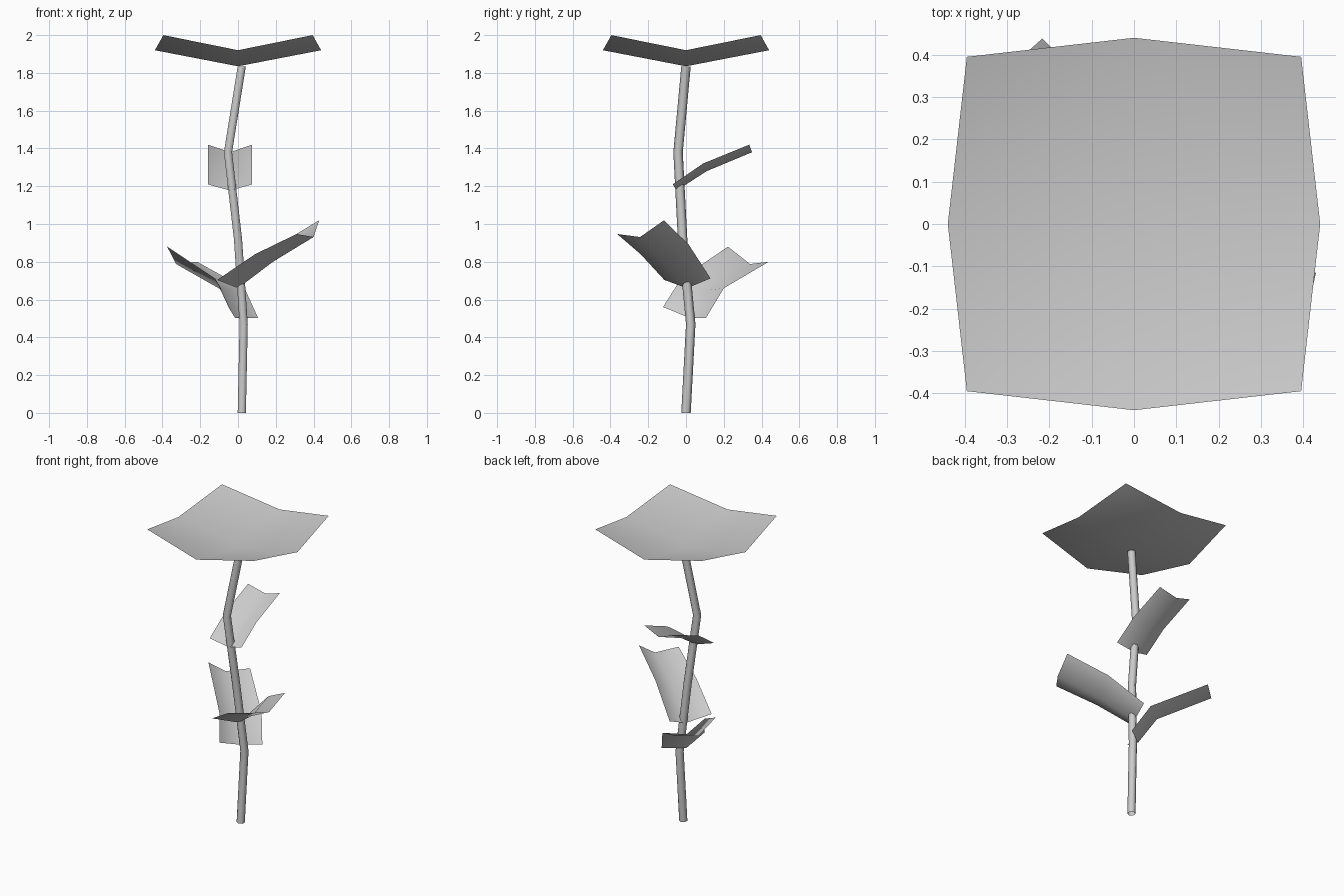
import bpy, math
from mathutils import Vector

if "Cube" in bpy.data.objects:
    bpy.data.objects.remove(bpy.data.objects["Cube"])


def make_object(name, verts, faces):
    mesh = bpy.data.meshes.new(name)
    mesh.from_pydata(verts, [], faces)
    mesh.update()
    for p in mesh.polygons:
        p.use_smooth = True
    obj = bpy.data.objects.new(name, mesh)
    bpy.context.collection.objects.link(obj)
    return obj


def sheet(name, rows):
    """Thin surface skinned through equal-length rows of points."""
    n = len(rows[0])
    faces = [(r * n + c, r * n + c + 1, (r + 1) * n + c + 1, (r + 1) * n + c)
             for r in range(len(rows) - 1) for c in range(n - 1)]
    return make_object(name, [p for row in rows for p in row], faces)


# Crooked six-sided stem
SIDES, RADIUS = 6, 0.025
path = [(0.02, 0, 0), (0.03, 0.025, 0.47), (0.0, -0.018, 0.92),
        (-0.053, -0.042, 1.38), (0.02, 0, 1.835)]
verts, faces = [], []
for p in path:
    for i in range(SIDES):
        a = math.tau * (i + 0.5) / SIDES
        verts.append(Vector(p) + RADIUS * Vector((math.cos(a), math.sin(a), 0)))
for k in range(len(path) - 1):
    for i in range(SIDES):
        j = (i + 1) % SIDES
        faces.append((k * SIDES + i, k * SIDES + j,
                      (k + 1) * SIDES + j, (k + 1) * SIDES + i))
make_object("stem", verts, faces)

# Shallow square bloom: centre low, edge midpoints higher, corners highest
bloom = []
for y in (-1, 0, 1):
    row = []
    for x in (-1, 0, 1):
        reach = 0.395 if x and y else 0.44
        row.append((x * reach, y * reach, (1.835, 1.92, 2.0)[abs(x) + abs(y)]))
    bloom.append(row)
sheet("bloom", bloom)

# Folded leaves, each given as base, middle and tip rows (side, crease, side)
sheet("upper_leaf", [
    [(0.075, -0.07, 1.21), (-0.042, -0.05, 1.177), (-0.16, -0.07, 1.21)],
    [(0.075, 0.09, 1.32), (-0.042, 0.11, 1.28), (-0.16, 0.09, 1.32)],
    [(0.075, 0.335, 1.42), (-0.042, 0.35, 1.38), (-0.16, 0.335, 1.42)],
][::-1])
sheet("middle_leaf", [
    [(-0.11, -0.115, 0.704), (0.0, 0.005, 0.66), (0.03, 0.13, 0.712)],
    [(0.09, -0.24, 0.84), (0.185, -0.115, 0.80), (0.215, 0.015, 0.89)],
    [(0.31, -0.365, 0.947), (0.40, -0.243, 0.931), (0.43, -0.116, 1.02)],
][::-1])
sheet("lower_leaf", [
    [(-0.05, -0.122, 0.56), (-0.016, 0.02, 0.503), (0.106, 0.106, 0.503)],
    [(-0.12, -0.027, 0.71), (-0.085, 0.115, 0.65), (0.035, 0.20, 0.66)],
    [(-0.375, 0.222, 0.88), (-0.328, 0.339, 0.788), (-0.217, 0.438, 0.80)],
])
